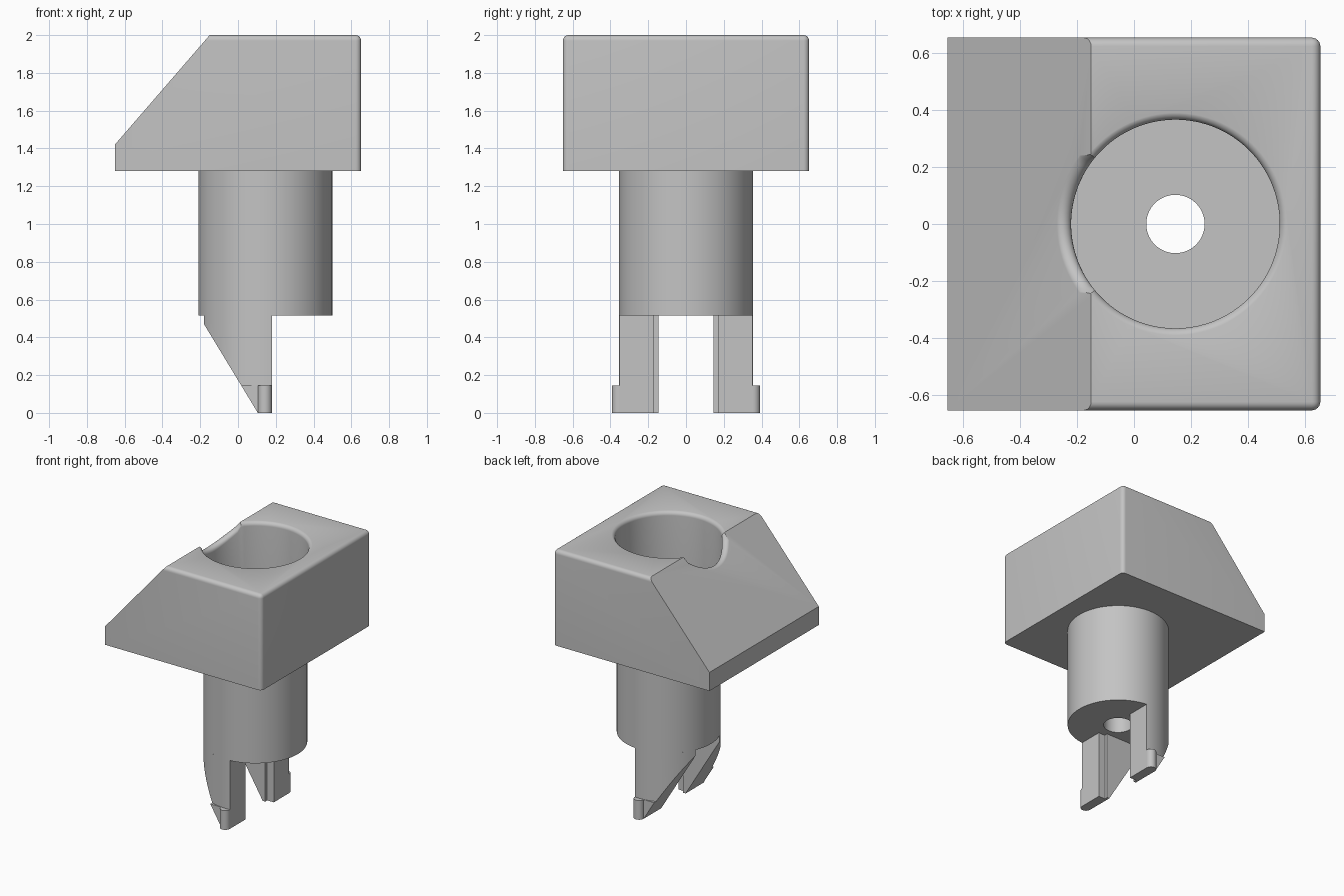
import bpy, bmesh, math
from mathutils import Vector

if "Cube" in bpy.data.objects:
    bpy.data.objects.remove(bpy.data.objects["Cube"])

GREY = (0.55, 0.55, 0.55, 1)
mat = bpy.data.materials.new("plain grey")
mat.use_nodes = True
mat.diffuse_color = GREY
mat.node_tree.nodes["Principled BSDF"].inputs["Base Color"].default_value = GREY

HALF = 0.652                    # half width of the head
AXIS = 0.145                    # x of the shank and pocket axis
SHANK_R, BORE_R, POCKET_R = 0.355, 0.102, 0.365
SHANK_Z, HEAD_Z, FLOOR_Z, TOP = 0.515, 1.28, 1.4, 2.0
CREST_X, LOW_Z = -0.15, 1.42    # ends of the sloped face
SLOPE = (TOP - LOW_Z) / (CREST_X + HALF)
FILLET = 0.03
SEGS = 96


def make(name, bm):
    bmesh.ops.recalc_face_normals(bm, faces=bm.faces)
    mesh = bpy.data.meshes.new(name)
    bm.to_mesh(mesh)
    bm.free()
    mesh.materials.append(mat)
    obj = bpy.data.objects.new(name, mesh)
    bpy.context.collection.objects.link(obj)
    return obj


def prism(name, points, vec):
    """Extrude a flat outline along a vector."""
    bm = bmesh.new()
    face = bm.faces.new([bm.verts.new(p) for p in points])
    new = bmesh.ops.extrude_face_region(bm, geom=[face])["geom"]
    bmesh.ops.translate(bm, vec=vec, verts=[v for v in new if isinstance(v, bmesh.types.BMVert)])
    return make(name, bm)


def loft(name, rings):
    """Closed skin through a stack of rings."""
    bm = bmesh.new()
    rows = [[bm.verts.new(p) for p in ring] for ring in rings]
    for a, b in zip(rows, rows[1:]):
        for i in range(len(a)):
            j = (i + 1) % len(a)
            bm.faces.new((a[i], a[j], b[j], b[i]))
    bm.faces.new(rows[0])
    bm.faces.new(rows[-1])
    return make(name, bm)


def circle(r, z):
    angles = [2 * math.pi * i / SEGS for i in range(SEGS)]
    return [(AXIS + r * math.cos(a), r * math.sin(a), z) for a in angles]


def boolean(obj, other, operation="DIFFERENCE"):
    mod = obj.modifiers.new("bool", "BOOLEAN")
    mod.operation, mod.solver, mod.object = operation, "EXACT", other
    bpy.context.view_layer.objects.active = obj
    bpy.ops.object.modifier_apply(modifier=mod.name)
    bpy.data.objects.remove(other)


def bore():
    return loft("bore_cutter", [circle(BORE_R, 0.3), circle(BORE_R, 1.7)])


def smooth(obj):
    bpy.ops.object.select_all(action="DESELECT")
    obj.select_set(True)
    bpy.context.view_layer.objects.active = obj
    bpy.ops.object.shade_smooth_by_angle(angle=math.radians(28))


# Head: box with rounded top and far vertical edges
bm = bmesh.new()
bmesh.ops.create_cube(bm, size=1)
for v in bm.verts:
    v.co = Vector((v.co.x * 2 * HALF, v.co.y * 2 * HALF, HEAD_Z + (v.co.z + 0.5) * (TOP - HEAD_Z)))
mid = lambda e: (e.verts[0].co + e.verts[1].co) / 2
rounded = [e for e in bm.edges if mid(e).z > HEAD_Z + 0.1 and mid(e).x > -0.1]
bmesh.ops.bevel(bm, geom=rounded, offset=FILLET, segments=6, profile=0.5, affect="EDGES")
head = make("head", bm)

# Sloped side of the head
x0, x1 = -HALF - 0.2, CREST_X + 0.2
line = lambda x: TOP + SLOPE * (x - CREST_X)
boolean(head, prism("slope_cutter", [(x0, -1, line(x0)), (x1, -1, line(x1)), (x0, -1, line(x1))], (0, 2, 0)))


# Round pocket whose filleted rim follows the top and the slope
def rim_profile(a, steps=8):
    x = AXIS + POCKET_R * math.cos(a)
    m = SLOPE * math.cos(a) if x < CREST_X else 0
    z = min(TOP, line(x)) + 0.0006
    zc = z + m * FILLET - FILLET * math.hypot(1, m)
    end = math.atan2(1, -m)
    pts = [(POCKET_R, FLOOR_Z)]
    for k in range(steps + 1):
        t = math.pi + (end - math.pi) * k / steps
        pts.append((POCKET_R + FILLET + FILLET * math.cos(t), zc + FILLET * math.sin(t)))
    pts.append((pts[-1][0], TOP + 0.2))
    return [(AXIS + r * math.cos(a), r * math.sin(a), h) for r, h in pts]


columns = [rim_profile(2 * math.pi * (i + 0.5) / SEGS) for i in range(SEGS)]
boolean(head, loft("pocket_cutter", list(zip(*columns))))
boolean(head, bore())
smooth(head)

# Shank with a through bore
shank = loft("shank", [circle(SHANK_R, SHANK_Z), circle(SHANK_R, HEAD_Z)])
boolean(shank, bore())
smooth(shank)

# Prongs: slices of the shank with a stepped inner face and an outer nub
INNER, STEP_Y, STEP_X, EDGE_X = 0.145, 0.17, 0.125, 0.18
NUB_Z, NUB_R = 0.145, 0.0375
for name, side in (("front_prong", -1), ("back_prong", 1)):
    start = math.pi - math.asin(INNER / SHANK_R)
    stop = math.acos((EDGE_X - AXIS) / SHANK_R)
    arc = [start + (stop - start) * i / 32 for i in range(33)]
    plan = [(AXIS + SHANK_R * math.cos(a), SHANK_R * math.sin(a)) for a in arc]
    plan += [(EDGE_X, STEP_Y), (STEP_X, STEP_Y), (STEP_X, INNER)]
    prong = prism(name, [(x, side * y, 0) for x, y in plan], (0, 0, SHANK_Z))

    turn = [math.pi * (1 - i / 16) for i in range(17)]
    tab = [(-0.02, 0.3), (-0.02, SHANK_R)]
    tab += [(EDGE_X - NUB_R + NUB_R * math.cos(a), SHANK_R + NUB_R * math.sin(a)) for a in turn]
    tab += [(EDGE_X, 0.3)]
    boolean(prong, prism("nub", [(x, side * y, 0) for x, y in tab], (0, 0, NUB_Z)), "UNION")

    # Slanted tip
    wedge = [(0.1353, -0.05), (-0.2103, 0.52), (-0.4, 0.52), (-0.4, -0.05)]
    boolean(prong, prism("tip_cutter", [(x, -1, z) for x, z in wedge], (0, 2, 0)))
    smooth(prong)
